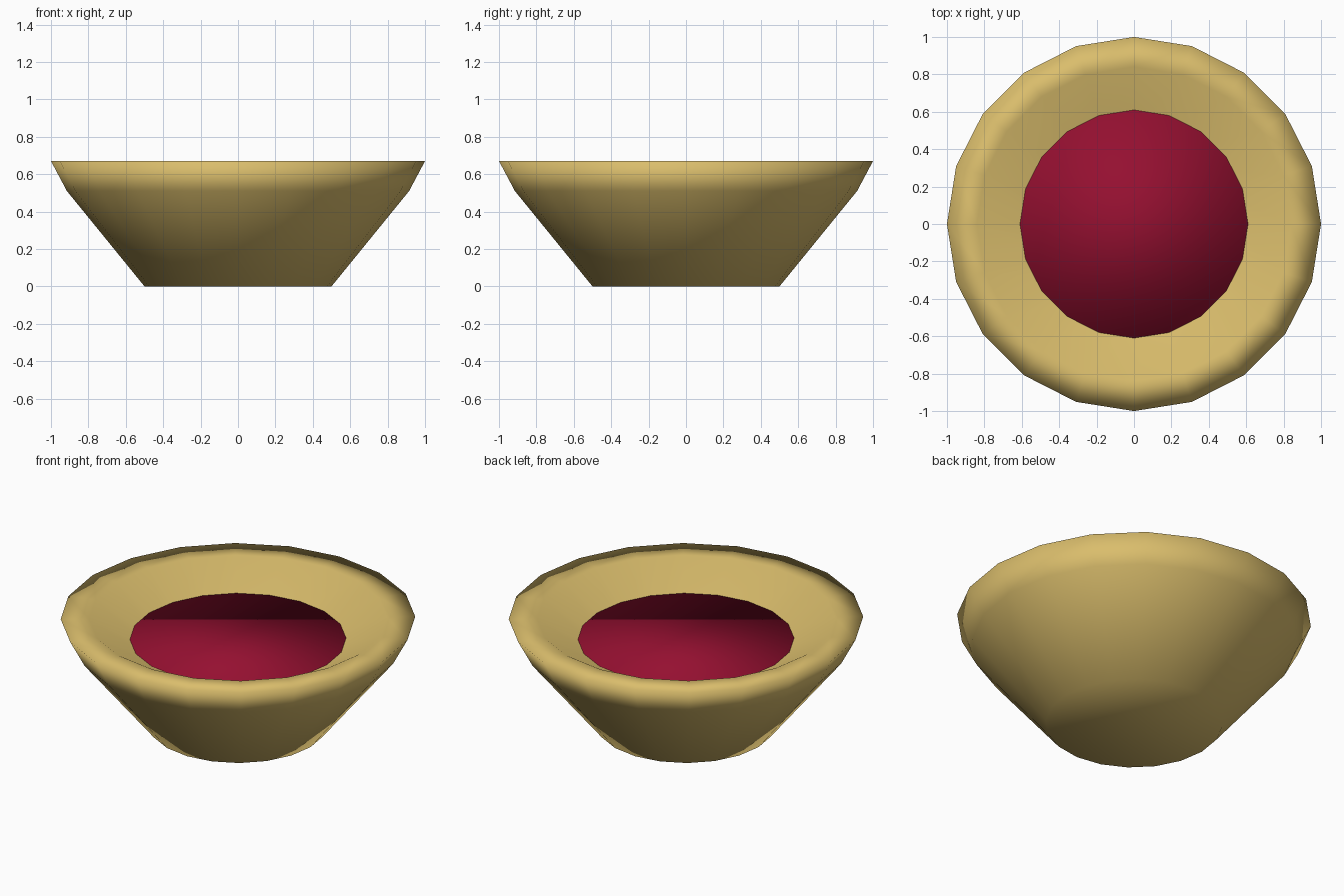
import bpy, bmesh, math

if "Cube" in bpy.data.objects:
    bpy.data.objects.remove(bpy.data.objects["Cube"])

SIDES = 20


def material(name, rgb):
    m = bpy.data.materials.new(name)
    m.diffuse_color = (*rgb, 1)
    m.use_nodes = True
    m.node_tree.nodes["Principled BSDF"].inputs["Base Color"].default_value = m.diffuse_color
    return m


def lathe(name, profile, mat):
    """Revolve a (radius, z) profile around z and cap both ends."""
    bm = bmesh.new()
    rings = []
    for r, z in profile:
        rings.append([bm.verts.new((r * math.cos(2 * math.pi * i / SIDES),
                                    r * math.sin(2 * math.pi * i / SIDES), z))
                      for i in range(SIDES)])
    for a, b in zip(rings, rings[1:]):
        for i in range(SIDES):
            j = (i + 1) % SIDES
            bm.faces.new((a[i], a[j], b[j], b[i]))
    bm.faces.new(rings[0][::-1])
    bm.faces.new(rings[-1])
    bmesh.ops.recalc_face_normals(bm, faces=bm.faces[:])
    for f in bm.faces:
        f.smooth = True
    mesh = bpy.data.meshes.new(name)
    bm.to_mesh(mesh)
    bm.free()
    mesh.materials.append(mat)
    obj = bpy.data.objects.new(name, mesh)
    bpy.context.collection.objects.link(obj)
    return obj


# Bowl: outer wall, flat rim, sloping inner wall
lathe("bowl", [(0.5, 0), (0.915, 0.51), (1, 0.67), (0.84, 0.67), (0.5, 0.478)],
      material("tan", (0.70, 0.51, 0.15)))

# Soup: thin disc resting in the bowl
lathe("soup", [(0.61, 0.50), (0.61, 0.54)],
      material("dark_red", (0.30, 0.005, 0.03)))
